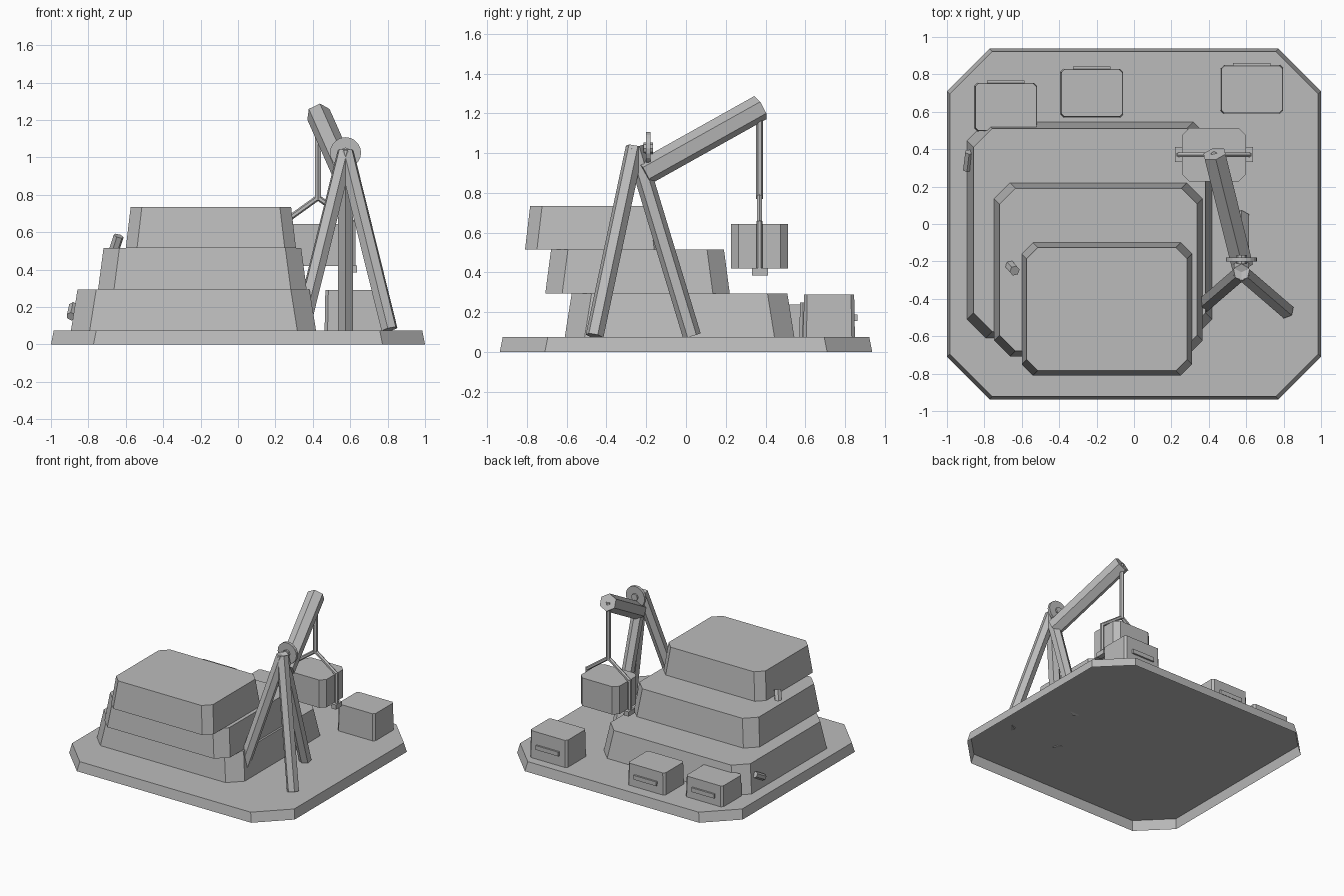
import bpy, bmesh
from mathutils import Vector

old = bpy.data.objects.get("Cube")
if old:
    bpy.data.objects.remove(old)

stone = bpy.data.materials.new("stone_grey")
stone.use_nodes = True
GREY = (0.5, 0.5, 0.5, 1)
stone.diffuse_color = GREY
stone.node_tree.nodes["Principled BSDF"].inputs["Base Color"].default_value = GREY


def finish(name, bm):
    bmesh.ops.recalc_face_normals(bm, faces=bm.faces[:])
    mesh = bpy.data.meshes.new(name)
    bm.to_mesh(mesh)
    bm.free()
    mesh.materials.append(stone)
    obj = bpy.data.objects.new(name, mesh)
    bpy.context.collection.objects.link(obj)
    return obj


def slab(name, x0, x1, y0, y1, z0, z1, cut=0, inset=0, open_bottom=False):
    """Corner-cut block whose top is inset on every side."""
    bm = bmesh.new()
    rings = []
    for z, i in ((z0, 0), (z1, inset)):
        a, b, c, d = x0 + i, x1 - i, y0 + i, y1 - i
        if cut:
            pts = [(a + cut, c), (b - cut, c), (b, c + cut), (b, d - cut),
                   (b - cut, d), (a + cut, d), (a, d - cut), (a, c + cut)]
        else:
            pts = [(a, c), (b, c), (b, d), (a, d)]
        rings.append([bm.verts.new((x, y, z)) for x, y in pts])
    low, high = rings
    n = len(low)
    for k in range(n):
        m = (k + 1) % n
        bm.faces.new((low[k], low[m], high[m], high[k]))
    bm.faces.new(high)
    obj_faces = not open_bottom
    if obj_faces:
        bm.faces.new(low[::-1])
    return finish(name, bm)


def rod(name, start, end, radius, sides=6):
    """Straight prism between two points."""
    start, end = Vector(start), Vector(end)
    axis = end - start
    bm = bmesh.new()
    bmesh.ops.create_cone(bm, cap_ends=True, segments=sides, radius1=radius,
                          radius2=radius, depth=axis.length)
    turn = axis.to_track_quat('Z', 'Y').to_matrix().to_4x4()
    bm.transform(turn)
    bmesh.ops.translate(bm, verts=bm.verts[:], vec=(start + end) / 2)
    return finish(name, bm)


# Ground plate, a hollow shell with sloped rim
slab("ground_plate", -1, 1, -0.937, 0.937, 0, 0.075, 0.227, 0.015, open_bottom=True)

# Stepped tiers, each shifted towards the front
slab("lower_tier", -0.893, 0.417, -0.61, 0.545, 0.075, 0.295, 0.1, 0.035)
slab("middle_tier", -0.748, 0.367, -0.708, 0.22, 0.295, 0.515, 0.085, 0.029)
slab("upper_tier", -0.6, 0.31, -0.81, -0.1, 0.515, 0.735, 0.06, 0.026)

# Loose blocks with a raised plate on the back
for name, x, y, top in (("west_block", -0.685, 0.625, 0.24),
                        ("middle_block", -0.225, 0.7, 0.25),
                        ("east_block", 0.63, 0.72, 0.29)):
    slab(name, x - 0.167, x + 0.167, y - 0.13, y + 0.13, 0.075, top, 0.016, 0.004)
    mid = 0.075 + (top - 0.075) * 0.45
    slab(name + "_plate", x - 0.1, x + 0.1, y + 0.12, y + 0.142, mid - 0.017, mid + 0.017)

# Tripod
APEX = (0.575, -0.258, 1.03)
for name, foot in (("left_leg", (0.81, -0.46, 0.08)),
                   ("right_leg", (0.34, -0.46, 0.08)),
                   ("rear_leg", (0.575, 0.03, 0.08))):
    rod(name, foot, APEX, 0.046)

# Boom and pulley
rod("boom", (0.577, -0.215, 0.9), (0.43, 0.375, 1.23), 0.066)
rod("pulley", (0.575, -0.2, 1.025), (0.575, -0.178, 1.025), 0.083, 20)
rod("pulley_hub", (0.575, -0.215, 1.025), (0.575, -0.165, 1.025), 0.028, 8)

# Rope, sling and hoisted block
HX, HY = 0.428, 0.37
rod("rope", (HX, HY, 0.77), (HX, HY, 1.23), 0.018)
slab("hoisted_block", HX - 0.171, HX + 0.171, HY - 0.143, HY + 0.143, 0.42, 0.643, 0.038)
for side, s in (("left", 1), ("right", -1)):
    edge = HX + s * 0.188
    rod(side + "_sling_arm", (HX, HY, 0.785), (edge, HY, 0.65), 0.015)
    rod(side + "_sling_strap", (edge, HY, 0.66), (edge, HY, 0.4), 0.015)
    slab(side + "_sling_hook", edge - 0.02, edge + 0.02, HY - 0.038, HY + 0.042, 0.385, 0.422)

# Small pegs on the tiers
rod("lower_peg", (-0.88, 0.385, 0.205), (-0.892, 0.29, 0.15), 0.025)
rod("middle_peg", (-0.662, -0.222, 0.505), (-0.638, -0.25, 0.58), 0.028)
